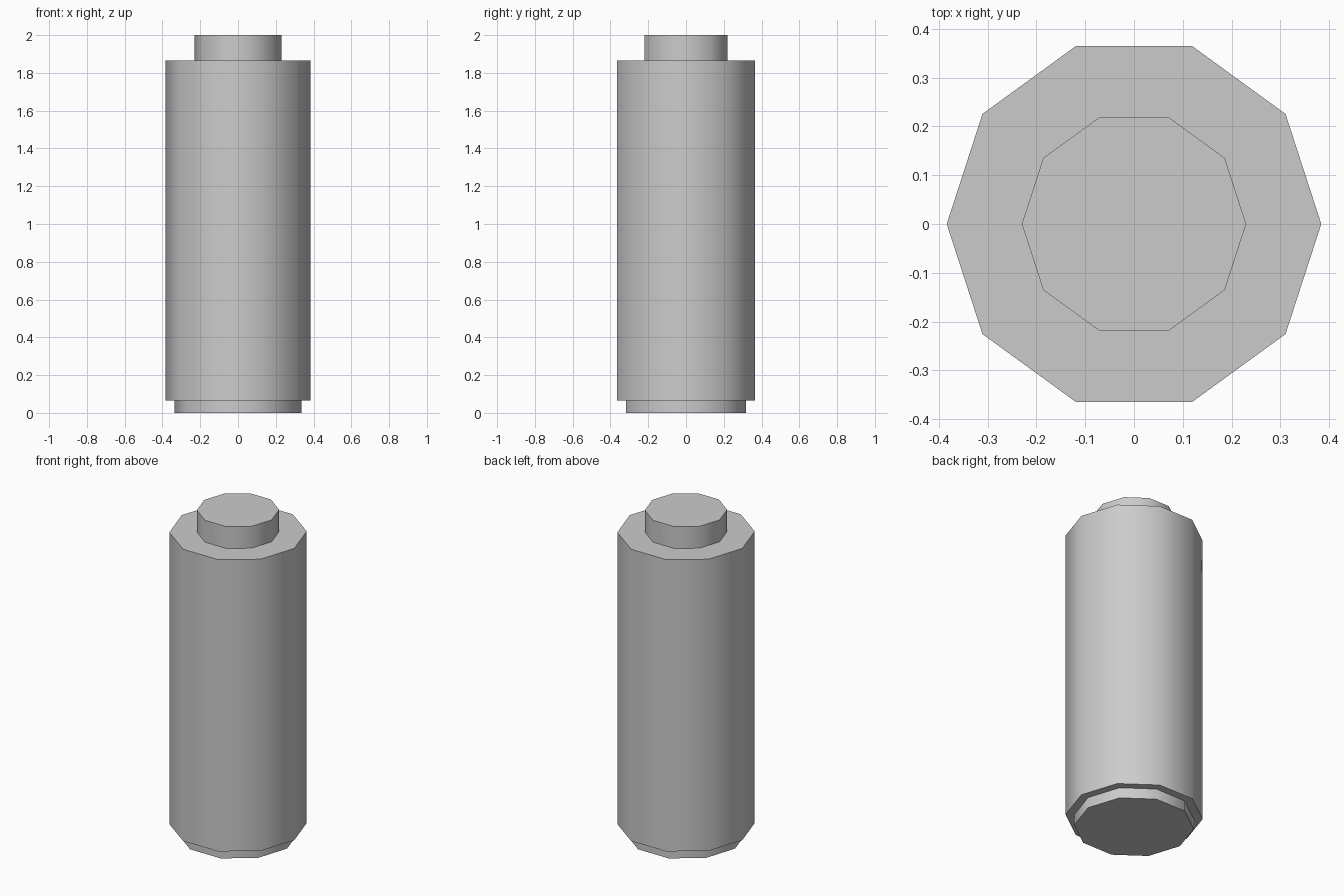
import bpy, bmesh
from math import cos, sin, pi, radians

if "Cube" in bpy.data.objects:
    bpy.data.objects.remove(bpy.data.objects["Cube"])

SIDES = 10


def lathe(name, profile):
    """Closed solid turned from (radius, height) points, capped at both ends."""
    bm = bmesh.new()
    rings = [[bm.verts.new((r * cos(2 * pi * i / SIDES), r * sin(2 * pi * i / SIDES), z))
              for i in range(SIDES)] for r, z in profile]
    for low, high in zip(rings, rings[1:]):
        for i in range(SIDES):
            j = (i + 1) % SIDES
            bm.faces.new((low[i], low[j], high[j], high[i]))
    bm.faces.new(rings[0][::-1])
    bm.faces.new(rings[-1])
    mesh = bpy.data.meshes.new(name)
    bm.to_mesh(mesh)
    bm.free()
    obj = bpy.data.objects.new(name, mesh)
    bpy.context.collection.objects.link(obj)
    bpy.context.view_layer.objects.active = obj
    obj.select_set(True)
    bpy.ops.object.shade_smooth_by_angle(angle=radians(45))
    obj.select_set(False)
    return obj


# Battery cell: recessed base, main casing, raised terminal
lathe("battery_cell", [
    (0.335, 0.0), (0.335, 0.065),
    (0.384, 0.065), (0.384, 1.865),
    (0.23, 1.865), (0.23, 2.0),
])
